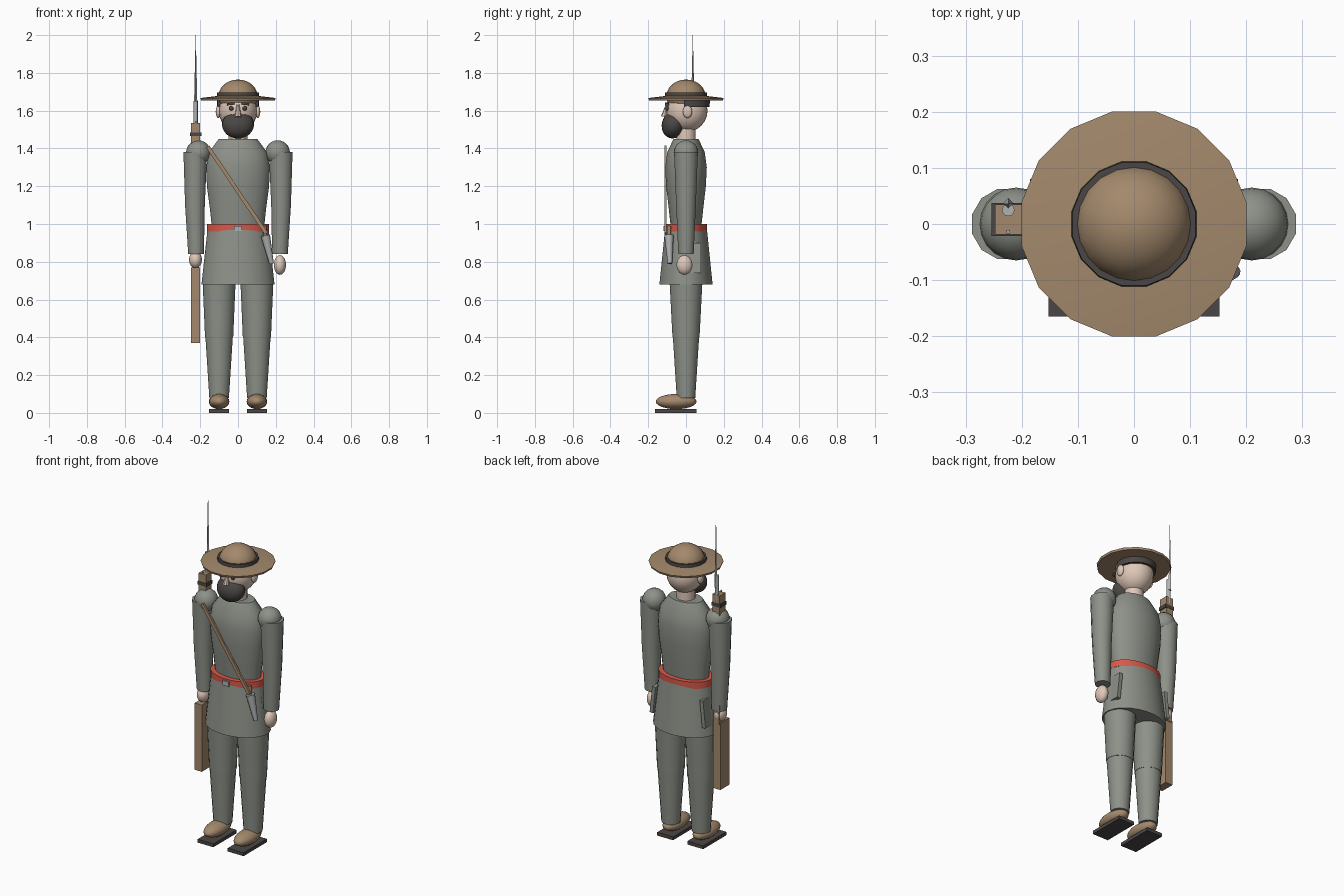
import bpy, bmesh
from math import cos, sin, pi, radians
from mathutils import Matrix, Vector, Euler

cube = bpy.data.objects.get("Cube")
if cube:
    bpy.data.objects.remove(cube, do_unlink=True)


def material(name, r, g, b):
    m = bpy.data.materials.new(name)
    m.use_nodes = True
    m.diffuse_color = (r, g, b, 1)
    m.node_tree.nodes["Principled BSDF"].inputs["Base Color"].default_value = (r, g, b, 1)
    return m


CLOTH = material("grey cloth", .27, .285, .25)
TAN = material("tan leather", .37, .25, .15)
RED = material("red belt", .68, .10, .07)
SKIN = material("skin", .74, .58, .48)
DARK = material("dark brown", .07, .062, .058)
METAL = material("steel", .43, .44, .45)


def finish(name, bm, mat, smooth=True):
    bmesh.ops.recalc_face_normals(bm, faces=bm.faces[:])
    mesh = bpy.data.meshes.new(name)
    bm.to_mesh(mesh)
    bm.free()
    mesh.materials.append(mat)
    ob = bpy.data.objects.new(name, mesh)
    bpy.context.collection.objects.link(ob)
    if smooth:
        bpy.ops.object.select_all(action="DESELECT")
        ob.select_set(True)
        bpy.context.view_layer.objects.active = ob
        bpy.ops.object.shade_smooth_by_angle(angle=radians(40))
    return ob


def loft(name, rings, mat, n=20, y=0):
    """Stack of elliptical rings given as (z, centre x, radius x, radius y)."""
    bm = bmesh.new()
    loops = []
    for z, cx, rx, ry in rings:
        angles = [2 * pi * (i + .5) / n for i in range(n)]
        loops.append([bm.verts.new((cx + rx * cos(a), y + ry * sin(a), z)) for a in angles])
    for lo, hi in zip(loops, loops[1:]):
        for i in range(n):
            j = (i + 1) % n
            bm.faces.new((lo[i], lo[j], hi[j], hi[i]))
    bm.faces.new(loops[0])
    bm.faces.new(loops[-1])
    return finish(name, bm, mat)


def placed(loc, size, rot):
    turn = Euler([radians(a) for a in rot]).to_matrix().to_4x4()
    return Matrix.Translation(loc) @ turn @ Matrix.Diagonal((*size, 1))


def ball(name, loc, radii, mat, rot=(0, 0, 0)):
    bm = bmesh.new()
    bmesh.ops.create_uvsphere(bm, u_segments=20, v_segments=12, radius=1,
                              matrix=placed(loc, radii, rot))
    return finish(name, bm, mat)


def box(name, loc, size, mat, rot=(0, 0, 0)):
    bm = bmesh.new()
    bmesh.ops.create_cube(bm, size=1, matrix=placed(loc, size, rot))
    return finish(name, bm, mat, False)


def rod(name, a, b, r1, r2, mat, n=12):
    a, b = Vector(a), Vector(b)
    bm = bmesh.new()
    turn = (b - a).to_track_quat("Z", "Y").to_matrix().to_4x4()
    bmesh.ops.create_cone(bm, cap_ends=True, segments=n, radius1=r1, radius2=r2,
                          depth=(b - a).length,
                          matrix=Matrix.Translation((a + b) / 2) @ turn)
    return finish(name, bm, mat)


# Limbs, mirrored
for s, side in ((1, "left"), (-1, "right")):
    box(side + "_sole", (s * .1, -.055, .01), (.105, .22, .02), DARK)
    ball(side + "_shoe", (s * .1, -.052, .06), (.054, .108, .04), TAN)
    loft(side + "_lower_leg", [(.08, s * .1, .053, .05), (.42, s * .1, .075, .072)], CLOTH, 16)
    loft(side + "_upper_leg", [(.40, s * .1, .076, .073), (.72, s * .1, .09, .09)], CLOTH, 16)
    ball(side + "_shoulder", (s * .21, 0, 1.378), (.065, .065, .065), CLOTH)
    loft(side + "_sleeve", [(.84, s * .222, .043, .042), (1.1, s * .228, .054, .054),
                            (1.38, s * .226, .065, .065)], CLOTH, 12)
    ball(side + "_ear", (s * .104, .008, 1.595), (.014, .025, .034), SKIN)
    ball(side + "_eye", (s * .036, -.1, 1.612), (.012, .01, .012), DARK)
    box(side + "_eyebrow", (s * .038, -.1, 1.636), (.042, .02, .012), DARK, (0, s * 6, 0))
    box(side + "_pocket", (s * .166, .03, .82), (.022, .1, .16), CLOTH, (0, -s * 6, 0))

ball("left_hand", (.222, -.008, .783), (.032, .042, .052), SKIN)
ball("right_hand", (-.225, -.005, .81), (.034, .042, .045), SKIN)

# Tunic and belt
loft("tunic_skirt", [(.68, 0, .195, .142), (.97, 0, .163, .112)], CLOTH, 24)
loft("belt", [(.96, 0, .166, .112), (1.0, 0, .166, .112)], RED, 24)
loft("torso", [(.97, 0, .138, .08), (1.08, 0, .15, .092), (1.2, 0, .166, .106),
               (1.3, 0, .17, .111), (1.38, 0, .155, .1), (1.45, 0, .103, .067)], CLOTH, 24)
box("buckle", (0, -.113, .976), (.042, .012, .028), METAL)

# Strap across the chest with the scabbard
start, end = Vector((-.16, -.108, 1.41)), Vector((.15, -.108, .95))
tilt = (start - end).normalized()
box("chest_strap", (start + end) / 2, (.02, .012, (start - end).length), TAN, (0, -34, 0))
rod("scabbard", (.178, -.085, .79), (.145, -.09, .94), .012, .025, METAL)
rod("scabbard_grip", (.145, -.09, .93), (.14, -.09, .99), .011, .011, TAN)

# Head
loft("neck", [(1.43, 0, .052, .052), (1.53, 0, .052, .052)], SKIN, 16)
ball("head", (0, .004, 1.6), (.102, .11, .112), SKIN)
ball("beard", (0, -.066, 1.526), (.085, .062, .074), DARK, (-15, 0, 0))
rod("nose", (0, -.115, 1.567), (0, -.1, 1.632), .018, .007, SKIN, 8)

# Hair behind the ears
bm = bmesh.new()
bmesh.ops.create_cone(bm, cap_ends=True, segments=24, radius1=.11, radius2=.112, depth=.05,
                      matrix=Matrix.Translation((0, .015, 1.645)))
bmesh.ops.bisect_plane(bm, geom=bm.verts[:] + bm.edges[:] + bm.faces[:],
                       plane_co=(0, -.01, 0), plane_no=(0, 1, 0), clear_inner=True)
bmesh.ops.holes_fill(bm, edges=[e for e in bm.edges if e.is_boundary])
finish("hair", bm, DARK)

# Hat
loft("hat_brim", [(1.655, 0, .2, .2), (1.667, 0, .204, .204), (1.678, 0, .11, .11)], TAN, 16)
loft("hat_band", [(1.66, 0, .115, .115), (1.695, 0, .112, .112)], DARK, 16)
ball("hat_crown", (0, 0, 1.675), (.104, .104, .09), TAN)

# Rifle with fixed bayonet
box("rifle_stock", (-.224, -.014, .57), (.048, .086, .4), TAN)
box("rifle_grip", (-.224, .008, .81), (.036, .05, .1), TAN)
box("rifle_body", (-.224, .008, 1.19), (.048, .054, .69), TAN)
box("rifle_band", (-.224, .008, 1.475), (.06, .058, .02), DARK)
rod("barrel", (-.224, .025, 1.5), (-.224, .025, 1.65), .011, .011, METAL)
rod("bayonet", (-.224, .036, 1.58), (-.224, .036, 2.0), .01, .0005, METAL, 4)
box("front_sight", (-.224, -.014, 1.54), (.006, .006, .012), METAL)
